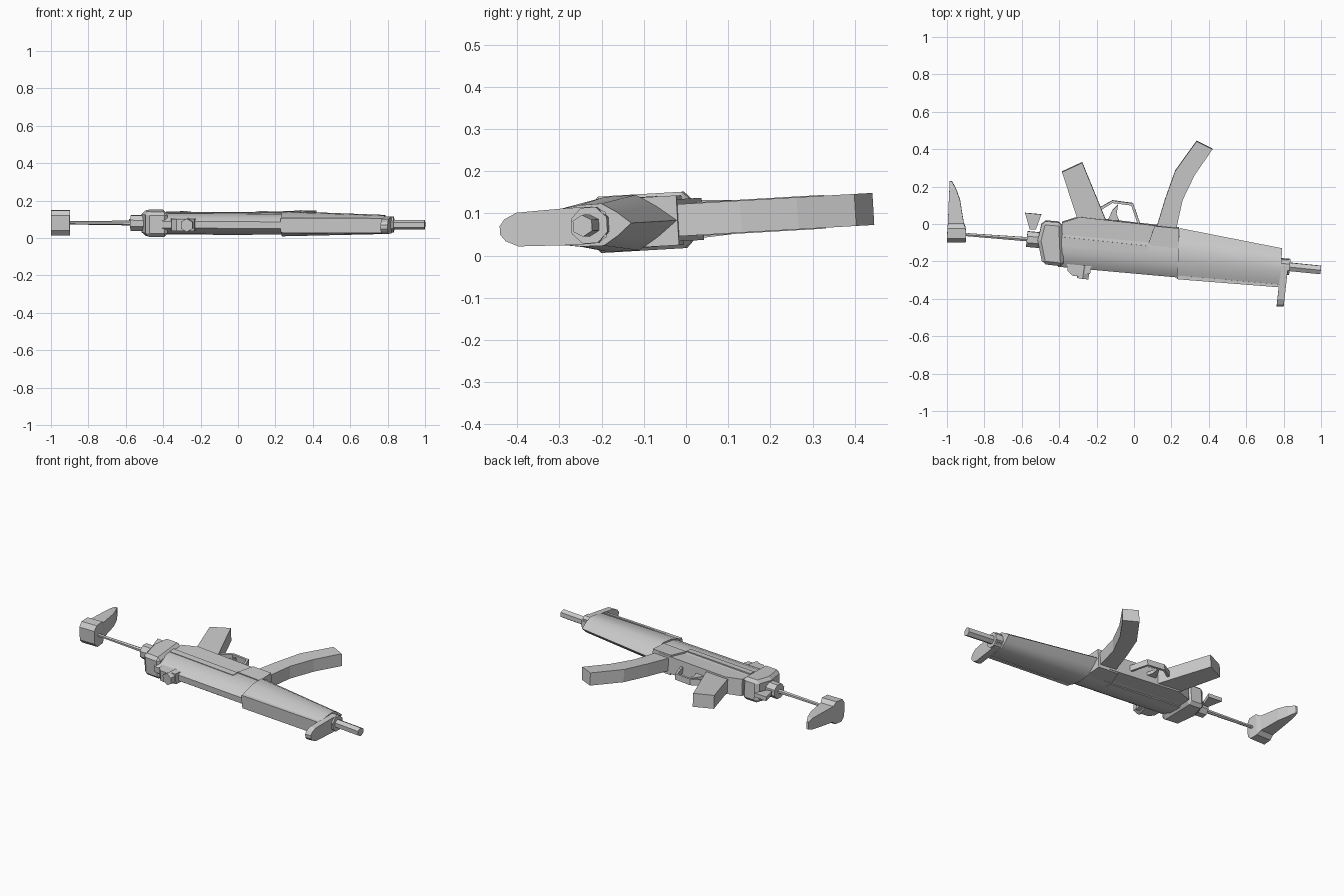
import bpy, bmesh, math
from mathutils import Vector, Matrix

if "Cube" in bpy.data.objects:
    bpy.data.objects.remove(bpy.data.objects["Cube"])

grey = bpy.data.materials.new("plain_grey")
grey.diffuse_color = (0.6, 0.6, 0.6, 1)
grey.use_nodes = True
grey.node_tree.nodes["Principled BSDF"].inputs["Base Color"].default_value = grey.diffuse_color

# The model lies on its side with a slight roll
TILT = Matrix.Translation((0, 0, 0.085)) @ Matrix.Rotation(0.058, 4, 'X')


def finish(name, bm, smooth=None, bevel=0):
    bmesh.ops.recalc_face_normals(bm, faces=bm.faces[:])
    me = bpy.data.meshes.new(name)
    bm.to_mesh(me)
    bm.free()
    me.transform(TILT)
    me.materials.append(grey)
    ob = bpy.data.objects.new(name, me)
    bpy.context.collection.objects.link(ob)
    if bevel:
        m = ob.modifiers.new("bevel", 'BEVEL')
        m.width = bevel
        m.segments = 1
        m.limit_method = 'ANGLE'
    if smooth:
        bpy.ops.object.select_all(action='DESELECT')
        ob.select_set(True)
        bpy.context.view_layer.objects.active = ob
        bpy.ops.object.shade_smooth_by_angle(angle=math.radians(smooth))
    return ob


def loft(name, rings, **kw):
    bm = bmesh.new()
    vs = [[bm.verts.new(p) for p in r] for r in rings]
    n = len(rings[0])
    for a, b in zip(vs, vs[1:]):
        for i in range(n):
            j = (i + 1) % n
            bm.faces.new((a[i], a[j], b[j], b[i]))
    bm.faces.new(vs[0])
    bm.faces.new(vs[-1])
    return finish(name, bm, **kw)


def extrude(name, pts, hw, z=0, **kw):
    return loft(name, [[(x, y, z + s * hw) for x, y in pts] for s in (-1, 1)], **kw)


def rod(name, a, b, ra, rb=None, sides=6, **kw):
    a, b = Vector(a), Vector(b)
    q = (b - a).to_track_quat('Z', 'Y')
    ring = lambda c, r: [c + q @ Vector((r * math.cos(t), r * math.sin(t), 0))
                         for t in (2 * math.pi * (i + 0.5) / sides for i in range(sides))]
    return loft(name, [ring(a, ra), ring(b, rb or ra)], **kw)


def section(x, half):
    # mirrored cross-section from (y, half width) pairs, square to the gun axis
    pts = [(y, z) for y, z in half] + [(y, -z) for y, z in reversed(half) if z > 0]
    yc = sum(p[0] for p in pts) / len(pts)
    return [(x + 0.06 * (y - yc), y, z) for y, z in pts]


# Shoulder stock: butt plate lofted along y
butt = [(-0.097, -1.0, -0.9, 0.04), (-0.075, -1.0, -0.897, 0.066), (-0.02, -0.997, -0.9, 0.067),
        (0.005, -0.995, -0.91, 0.047), (0.13, -0.99, -0.93, 0.039), (0.19, -0.987, -0.952, 0.034),
        (0.23, -0.986, -0.974, 0.022)]
loft("butt_plate", [[(a, y, -w), (b, y, -w), (b, y, w), (a, y, w)] for y, a, b, w in butt])
rod("stock_rod", (-0.92, -0.055, 0), (-0.55, -0.083, 0), 0.009, 0.013)
rod("rear_cap", (-0.573, -0.08, 0), (-0.49, -0.088, 0), 0.045, sides=8)
extrude("rear_loop", [(-0.583, 0.06), (-0.495, 0.052), (-0.525, -0.03), (-0.557, -0.03)], 0.012)

# Receiver
extrude("receiver_end", [(-0.49, 0.018), (-0.515, -0.085), (-0.49, -0.212), (-0.375, -0.225),
                         (-0.385, 0.01)], 0.067, bevel=0.018)
upper = lambda d: [(-0.03 + d, 0.045), (-0.085 + d, 0.057), (-0.15 + d, 0.055),
                   (-0.2 + d, 0.038), (-0.228 + d, 0.018)]
loft("receiver_upper", [section(-0.4, upper(0)), section(0.245, upper(-0.058))], smooth=35)
extrude("receiver_lower", [(-0.385, 0.01), (-0.29, 0.04), (0.24, -0.02), (0.24, -0.13),
                           (-0.385, -0.075)], 0.05)
for s, side in ((1, "left"), (-1, "right")):
    extrude("side_rib_" + side, [(-0.385, -0.066), (0.08, -0.115), (0.075, -0.152),
                                 (-0.385, -0.105)], 0.006, z=s * 0.054)
extrude("magazine_well", [(0.11, -0.008), (0.24, -0.02), (0.24, -0.128), (0.075, -0.108)], 0.059)

# Grip, magazine, trigger
extrude("pistol_grip", [(-0.385, 0.28), (-0.277, 0.33), (-0.15, 0.02), (-0.3, 0.02)], 0.04)
extrude("magazine", [(0.12, -0.02), (0.165, 0.13), (0.22, 0.285), (0.335, 0.445), (0.42, 0.402),
                     (0.325, 0.265), (0.26, 0.13), (0.227, -0.02)], 0.038)
extrude("trigger_guard", [(-0.19, 0.085), (-0.115, 0.127), (-0.005, 0.112), (0.032, 0.005),
                          (0.018, 0.005), (-0.015, 0.1), (-0.115, 0.113), (-0.185, 0.07)], 0.018)
extrude("trigger", [(-0.085, 0.105), (-0.115, 0.075), (-0.14, 0.02), (-0.08, 0.018),
                    (-0.093, 0.055)], 0.01)

# Handguard: tapered, V-shaped underside, narrow rail on top
loft("handguard", [
    section(0.235, [(-0.022, 0), (-0.068, 0.036), (-0.115, 0.066), (-0.19, 0.065),
                    (-0.25, 0.05), (-0.268, 0.042), (-0.291, 0.036)]),
    section(0.785, [(-0.13, 0), (-0.163, 0.028), (-0.198, 0.05), (-0.25, 0.049),
                    (-0.3, 0.042), (-0.315, 0.036), (-0.335, 0.03)])], smooth=35)
extrude("handguard_rail", [(0.235, -0.274), (0.785, -0.322), (0.78, -0.337), (0.235, -0.294)], 0.04)

# Front sight: flat post with a rounded tip, leaning slightly
post = [(-0.19, 0.03), (-0.22, 0.044), (-0.28, 0.044), (-0.40, 0.04), (-0.43, 0.026), (-0.442, 0.01)]
outline = post + [(y, -z) for y, z in reversed(post)]
lean = lambda y: 0.11 * (y + 0.19)
loft("front_sight", [[(0.79 + lean(y), y, z) for y, z in outline],
                     [(0.828 + lean(y), y, z) for y, z in outline]])
rod("barrel_collar", (0.775, -0.225, 0), (0.833, -0.23, 0), 0.046, sides=8)
rod("barrel", (0.8, -0.226, 0), (0.999, -0.246, 0), 0.026)

# Rear sight: base and drum
extrude("rear_sight_base", [(-0.36, -0.2), (-0.225, -0.215), (-0.235, -0.265), (-0.275, -0.265),
                            (-0.285, -0.28), (-0.33, -0.275), (-0.355, -0.25)], 0.032)
rod("rear_sight_drum", (-0.265, -0.22, 0), (-0.275, -0.292, 0), 0.036)
